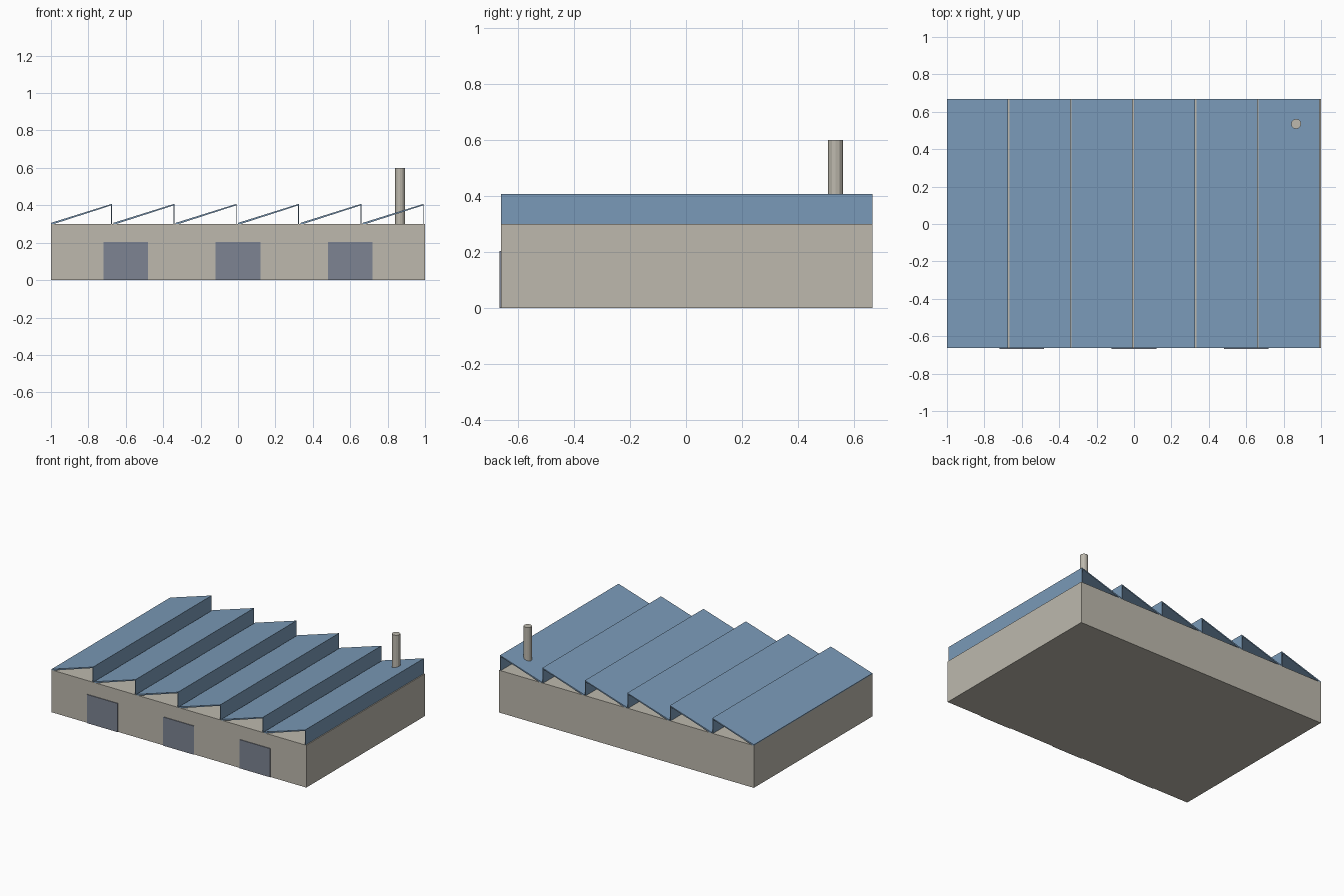
import bpy
import bmesh

cube = bpy.data.objects.get("Cube")
if cube:
    bpy.data.objects.remove(cube, do_unlink=True)


def material(name, rgb):
    mat = bpy.data.materials.new(name)
    mat.use_nodes = True
    mat.diffuse_color = (*rgb, 1)
    bsdf = next(n for n in mat.node_tree.nodes if n.type == 'BSDF_PRINCIPLED')
    bsdf.inputs["Base Color"].default_value = (*rgb, 1)
    return mat


beige = material("beige concrete", (0.51, 0.485, 0.42))
blue = material("blue roofing", (0.195, 0.323, 0.48))
slate = material("slate door", (0.205, 0.231, 0.29))


def extrude_profile(name, points, front, back, mat):
    """Extrude an outline in the xz plane from y = front to y = back."""
    bm = bmesh.new()
    face = bm.faces.new([bm.verts.new((x, front, z)) for x, z in points])
    ext = bmesh.ops.extrude_face_region(bm, geom=[face])
    for v in ext["geom"]:
        if isinstance(v, bmesh.types.BMVert):
            v.co.y = back
    bmesh.ops.recalc_face_normals(bm, faces=bm.faces)
    mesh = bpy.data.meshes.new(name)
    bm.to_mesh(mesh)
    bm.free()
    mesh.materials.append(mat)
    obj = bpy.data.objects.new(name, mesh)
    bpy.context.collection.objects.link(obj)
    return obj


def rectangle(x0, x1, z0, z1):
    return [(x0, z0), (x1, z0), (x1, z1), (x0, z1)]


FRONT, BACK, WALL_TOP, PEAK = -0.662, 0.667, 0.3, 0.408
TEETH = 6
PITCH = 2 / TEETH
WIDTH = PITCH - 0.007

# Main hall
extrude_profile("hall_walls", rectangle(-1, 1, 0, WALL_TOP), FRONT, BACK, beige)

# Sawtooth roof: thin sloped sheets with upright sheets, open at the ends
for i in range(TEETH):
    x = -1 + i * PITCH
    right = x + WIDTH
    outline = [(x, WALL_TOP), (x + 0.015, WALL_TOP), (right - 0.005, PEAK - 0.009),
               (right - 0.005, WALL_TOP), (right, WALL_TOP), (right, PEAK),
               (x, WALL_TOP + 0.006)]
    extrude_profile(f"roof_tooth_{i + 1}", outline, FRONT, BACK, blue)

# Loading doors
for side, x in (("right", -0.6), ("middle", 0), ("left", 0.6)):
    extrude_profile(f"door_{side}", rectangle(x - 0.12, x + 0.12, 0, 0.203),
                    FRONT - 0.005, FRONT, slate)

# Chimney
bpy.ops.mesh.primitive_cylinder_add(vertices=12, radius=0.027, depth=0.3,
                                    location=(0.867, 0.535, 0.45))
chimney = bpy.context.object
chimney.name = "chimney"
chimney.data.materials.append(beige)
